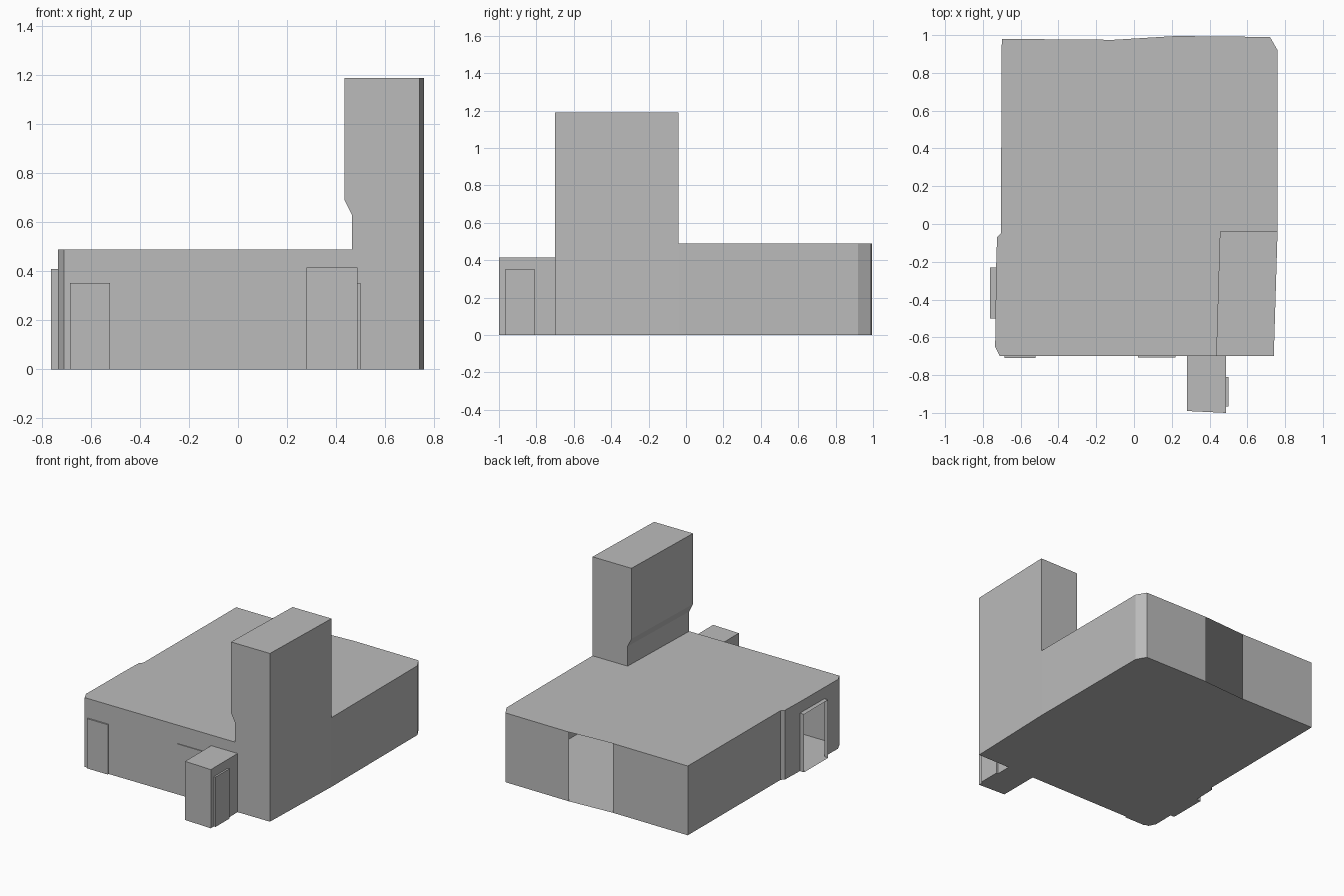
import bpy
import bmesh

if "Cube" in bpy.data.objects:
    bpy.data.objects.remove(bpy.data.objects["Cube"])

GREY = (0.5, 0.5, 0.5, 1.0)
grey = bpy.data.materials.new("plain grey")
grey.use_nodes = True
grey.diffuse_color = GREY
grey.node_tree.nodes["Principled BSDF"].inputs["Base Color"].default_value = GREY


def finish(name, bm):
    """Weld the faces, turn them outward and make the object."""
    bmesh.ops.remove_doubles(bm, verts=bm.verts, dist=0.0005)
    bmesh.ops.recalc_face_normals(bm, faces=bm.faces)
    mesh = bpy.data.meshes.new(name)
    bm.to_mesh(mesh)
    bm.free()
    mesh.materials.append(grey)
    obj = bpy.data.objects.new(name, mesh)
    bpy.context.collection.objects.link(obj)
    return obj


def face(bm, points):
    return bm.faces.new([bm.verts.new(p) for p in points])


def wall(bm, a, b, low, high):
    face(bm, [(*a, low), (*b, low), (*b, high), (*a, high)])


def box(name, x, y, z, skew=0.0):
    """A closed block; skew shifts its outer front edge."""
    bm = bmesh.new()
    plan = [(x[0], y[0] + skew), (x[1], y[0]), (x[1], y[1]), (x[0], y[1])]
    for i in range(4):
        wall(bm, plan[i - 1], plan[i], *z)
    for level in z:
        face(bm, [(*p, level) for p in plan])
    return finish(name, bm)


ROOF, FRONT, TOWER_BACK = 0.49, -0.70, -0.04
PORCH_TOP = 0.41

# Hollow building: outline runs anticlockwise from the front left of the tower
back_gap = ((0.22, 0.995), (-0.11, 0.975))
side_gap = ((-0.73, -0.23), (-0.733, -0.50))
outline = [
    (0.465, FRONT), (0.74, FRONT), (0.76, TOWER_BACK), (0.76, 0.92), (0.72, 0.99),
    *back_gap, (-0.70, 0.98), (-0.705, -0.05), (-0.725, -0.07),
    *side_gap, (-0.735, -0.65), (-0.71, FRONT),
]
bm = bmesh.new()
for a, b in zip(outline, outline[1:] + outline[:1]):
    if (a, b) == back_gap:
        continue                       # open doorway in the back wall
    low = PORCH_TOP if (a, b) == side_gap else 0.0
    wall(bm, a, b, low, ROOF)
face(bm, [(*p, 0.0) for p in outline])

# Roof leaves out the corner under the tower
notch = (0.485, TOWER_BACK)
face(bm, [(*p, ROOF) for p in outline[2:] + outline[:1] + [notch]])

# Tower: front profile with a stepped side, leaning slightly toward the back
profile = [(0.465, ROOF), (0.465, 0.63), (0.435, 0.69),
           (0.435, 1.19), (0.74, 1.19), (0.74, ROOF)]
front = [(x, FRONT, z) for x, z in profile]
rear = [(x + 0.02, TOWER_BACK, z) for x, z in profile]
face(bm, front)
face(bm, rear)
for i in range(len(profile) - 1):
    face(bm, [front[i], front[i + 1], rear[i + 1], rear[i]])

# Merge the flat walls where tower and building meet
bmesh.ops.remove_doubles(bm, verts=bm.verts, dist=0.0005)
bmesh.ops.dissolve_limit(bm, angle_limit=0.005, verts=bm.verts, edges=bm.edges)
finish("building_with_tower", bm)

# Side doorway: open surround standing out from the wall
bm = bmesh.new()
outer = [(-0.763, p[1]) for p in side_gap]
for inner, out in zip(side_gap, outer):
    wall(bm, inner, out, 0.0, PORCH_TOP)
for level in (0.0, PORCH_TOP):
    face(bm, [(*p, level) for p in (side_gap[0], side_gap[1], outer[1], outer[0])])
finish("side_doorway_surround", bm)

# Entrance block, doors and window
box("entrance_block", (0.28, 0.487), (-1.0, FRONT), (0.0, 0.415), 0.01)
box("entrance_door", (0.487, 0.5), (-0.965, -0.81), (0.0, 0.352))
box("front_door", (-0.685, -0.522), (-0.71, FRONT), (0.0, 0.352))
box("front_window", (0.02, 0.22), (-0.706, FRONT), (0.238, 0.36))
